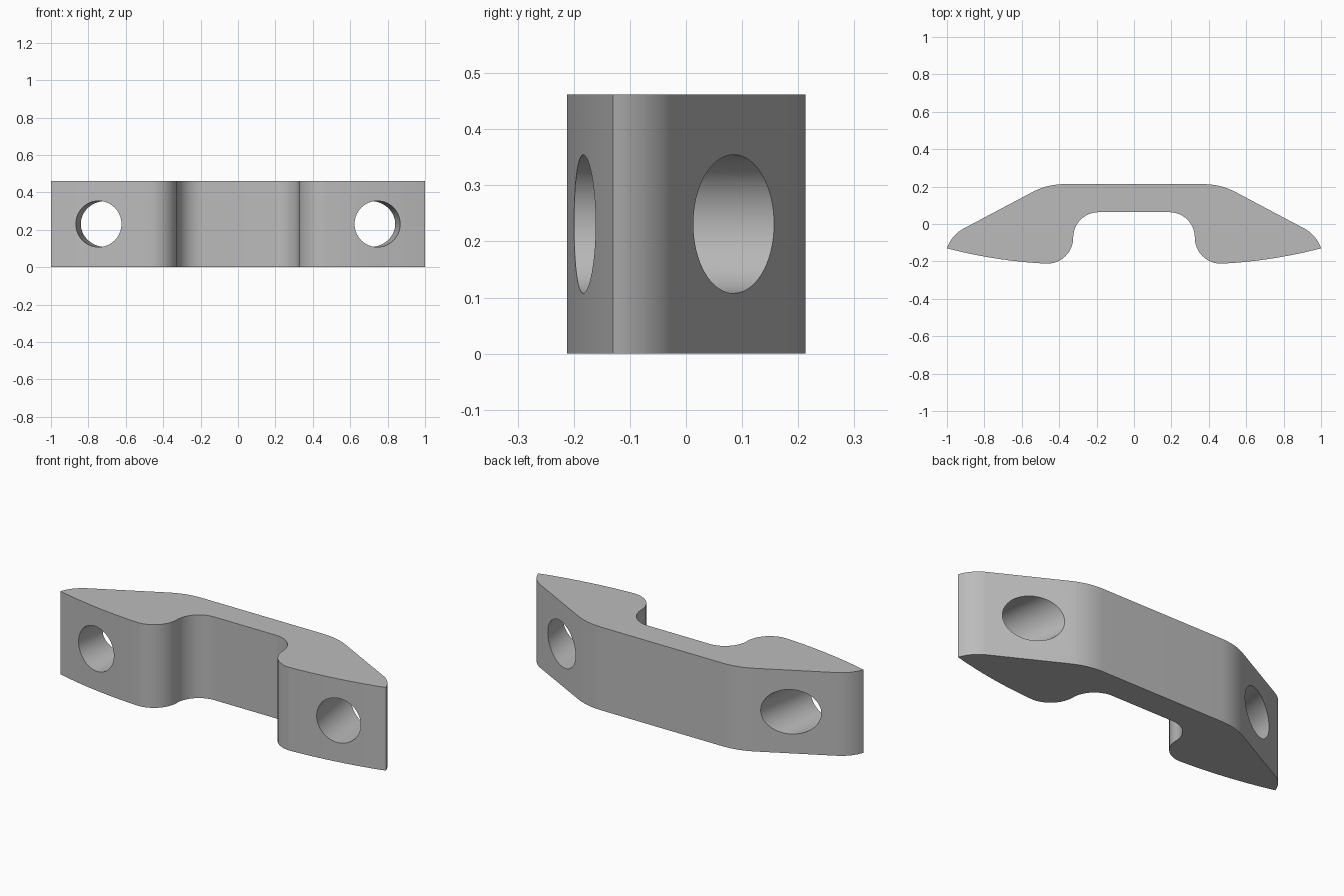
import bpy
import bmesh
from math import cos, sin, radians, atan
from mathutils import Vector

HEIGHT = 0.462

cube = bpy.data.objects.get("Cube")
if cube:
    bpy.data.objects.remove(cube, do_unlink=True)

grey = bpy.data.materials.new("plain grey")
grey.use_nodes = True
colour = (0.5, 0.5, 0.5, 1)
grey.diffuse_color = colour
grey.node_tree.nodes["Principled BSDF"].inputs["Base Color"].default_value = colour


def arc(cx, cy, r, start, end, steps):
    """Points along a circular arc, angles in degrees."""
    angles = [radians(start + (end - start) * i / steps) for i in range(steps + 1)]
    return [(cx + r * cos(a), cy + r * sin(a)) for a in angles]


# Half outline: back shoulder, tip, bowed front pad, lobe, recess corner
half = arc(0.373, -0.150, 0.363, 90, 62.1, 10)
half += arc(0.8225, -0.189, 0.187, 62.1, 18.4, 14)
half += arc(0.335, 2.4146, 2.63, -75.35, -87, 14)[1:]
half += arc(0.465, -0.072, 0.14, -87, -180, 24)[1:]
half += arc(0.19, -0.072, 0.135, 0, 90, 24)[1:]
outline = half + [(-x, y) for x, y in reversed(half)]

# Bracket body: outline extruded upwards
bm = bmesh.new()
base = bm.faces.new([bm.verts.new((x, y, 0)) for x, y in outline])
raised = bmesh.ops.extrude_face_region(bm, geom=[base])["geom"]
bmesh.ops.translate(bm, vec=(0, 0, HEIGHT),
                    verts=[v for v in raised if isinstance(v, bmesh.types.BMVert)])
bmesh.ops.recalc_face_normals(bm, faces=bm.faces)
mesh = bpy.data.meshes.new("bracket_body")
bm.to_mesh(mesh)
bm.free()
body = bpy.data.objects.new("bracket_body", mesh)
bpy.context.collection.objects.link(body)
mesh.materials.append(grey)

# Bolt holes, square to the front pads
tilt = atan(0.152)
for side, name in ((1, "left"), (-1, "right")):
    bpy.ops.mesh.primitive_cylinder_add(
        vertices=64, radius=0.1235, depth=1.2,
        location=Vector((side * 0.745, -0.18, HEIGHT / 2)),
        rotation=(radians(90), 0, side * tilt))
    cutter = bpy.context.object
    cutter.name = name + "_hole_cutter"
    cutter.data.materials.append(grey)
    cutter.hide_render = True
    cut = body.modifiers.new(name + "_hole", 'BOOLEAN')
    cut.operation = 'DIFFERENCE'
    cut.solver = 'EXACT'
    cut.object = cutter

# Bake the holes, drop the cutters, smooth the curved walls
bpy.ops.object.select_all(action='DESELECT')
body.select_set(True)
bpy.context.view_layer.objects.active = body
for cut in list(body.modifiers):
    cutter = cut.object
    bpy.ops.object.modifier_apply(modifier=cut.name)
    bpy.data.objects.remove(cutter, do_unlink=True)
bpy.ops.object.shade_smooth_by_angle(angle=radians(30))
